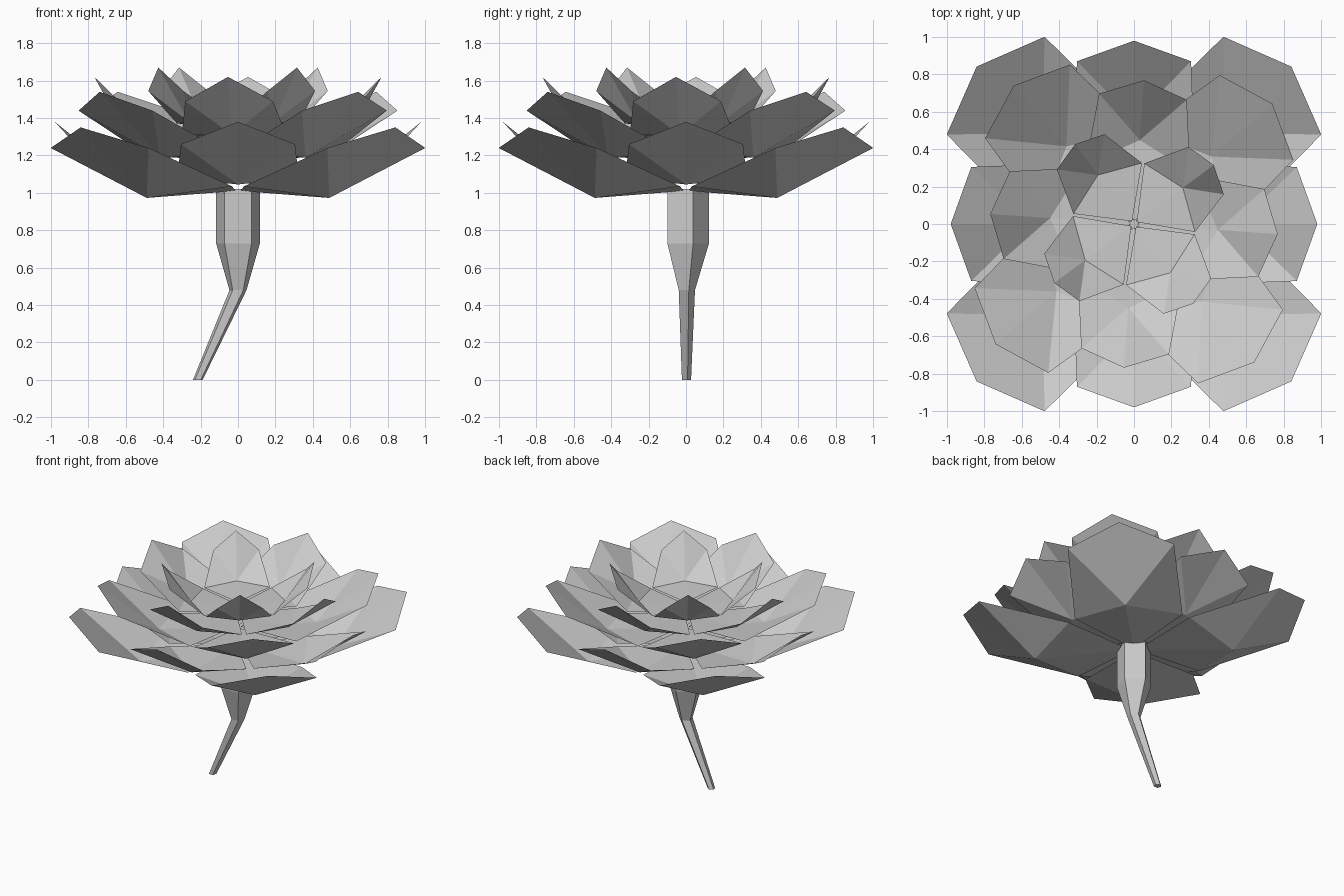
import bpy, bmesh
from math import sin, cos, pi, radians

if "Cube" in bpy.data.objects:
    bpy.data.objects.remove(bpy.data.objects["Cube"])


def new_object(name, verts, faces):
    mesh = bpy.data.meshes.new(name)
    mesh.from_pydata(verts, [], faces)
    bm = bmesh.new()
    bm.from_mesh(mesh)
    bmesh.ops.recalc_face_normals(bm, faces=bm.faces)
    bm.to_mesh(mesh)
    bm.free()
    obj = bpy.data.objects.new(name, mesh)
    bpy.context.collection.objects.link(obj)
    return obj


def petal(name, angle, base_z, side, keel, corner, tip):
    """Folded petal: side and corner are (radius, half width, z), keel and tip (radius, z)."""
    a = radians(angle)
    local = [(0.018, 0, base_z),
             side, corner, (tip[0], 0, tip[1]),
             (corner[0], -corner[1], corner[2]), (side[0], -side[1], side[2]),
             (keel[0], 0, keel[1])]
    verts = [(r * cos(a) - w * sin(a), r * sin(a) + w * cos(a), z) for r, w, z in local]
    faces = [(0, 6, 1), (1, 6, 2), (2, 6, 3), (3, 6, 4), (4, 6, 5), (5, 6, 0)]
    new_object(name, verts, faces)


# Five whorls of four petals, each with a nearly level floor and an upturned end
whorls = [
    ("outer_petal", 45, 1.01, (0.42, 0.375, 1.035), (0.69, 0.973), (1.046, 0.37, 1.24), (1.19, 1.35)),
    ("outer_side_petal", 0, 1.05, (0.36, 0.325, 1.08), (0.56, 1.045), (0.87, 0.305, 1.26), (0.98, 1.38)),
    ("middle_petal", 41, 1.18, (0.37, 0.345, 1.21), (0.55, 1.19), (0.868, 0.30, 1.44), (0.98, 1.54)),
    ("middle_side_petal", -4, 1.29, (0.30, 0.28, 1.31), (0.45, 1.31), (0.682, 0.235, 1.49), (0.77, 1.62)),
    ("inner_petal", 36.5, 1.36, (0.237, 0.228, 1.37), (0.325, 1.38), (0.48, 0.158, 1.545), (0.53, 1.67)),
]
for name, start, *shape in whorls:
    for i in range(4):
        petal(f"{name}_{i + 1}", start + 90 * i, *shape)

# Five-sided stem, bent at the narrow joint and swelling under the bloom
rings = [(-0.215, 0.0, 0.027), (0.0, 0.48, 0.048), (0.0, 0.73, 0.123), (0.0, 1.02, 0.123)]
verts = [(x + r * sin(2 * pi * k / 5), r * cos(2 * pi * k / 5), z)
         for x, z, r in rings for k in range(5)]
faces = [(5 * j + k, 5 * j + (k + 1) % 5, 5 * j + 5 + (k + 1) % 5, 5 * j + 5 + k)
         for j in range(3) for k in range(5)]
faces += [tuple(range(5)), tuple(range(15, 20))]
new_object("stem", verts, faces)
